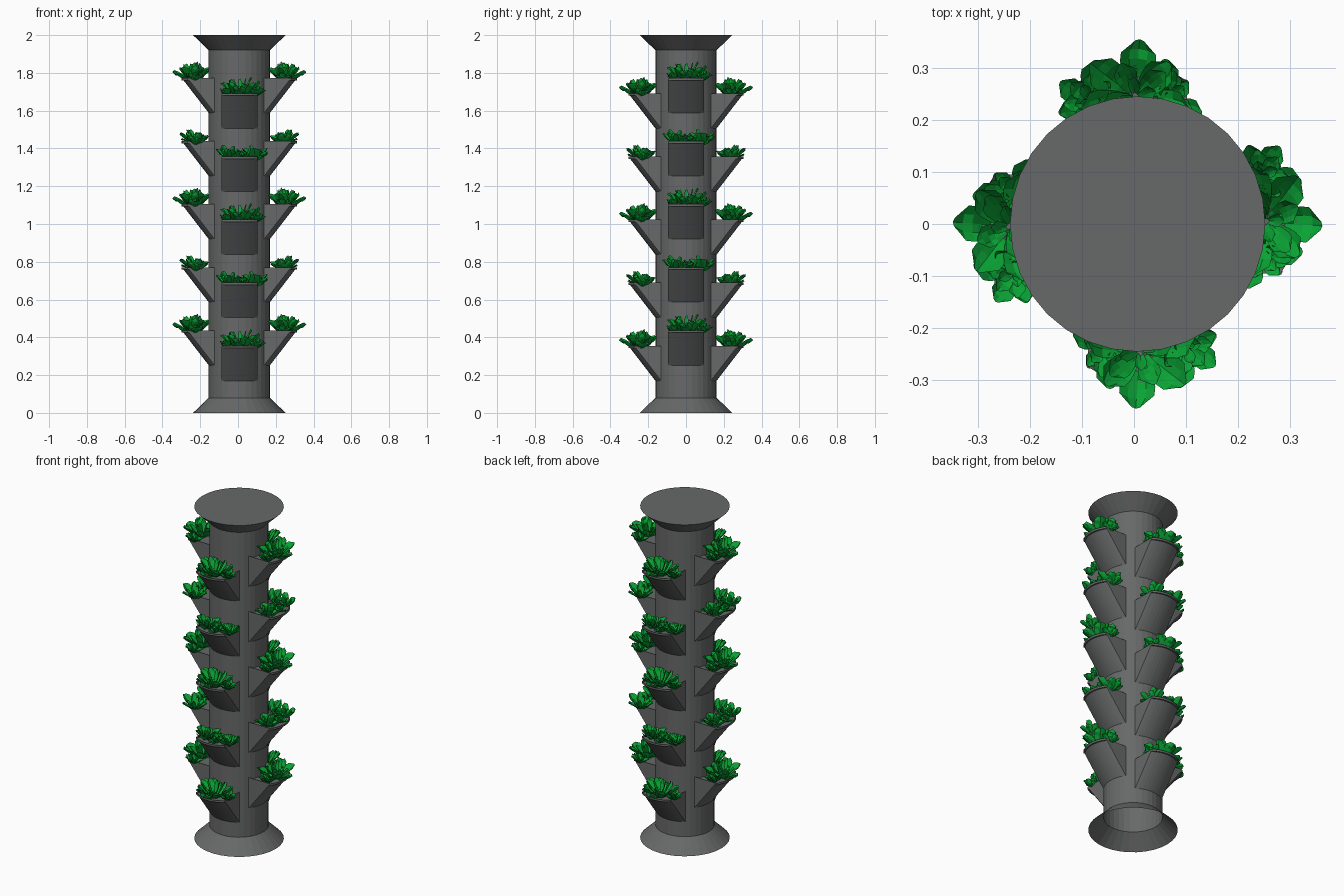
import bpy, bmesh, random
from math import sin, cos, pi, asin, radians, sqrt
from mathutils import Matrix, Vector

if "Cube" in bpy.data.objects:
    bpy.data.objects.remove(bpy.data.objects["Cube"])

random.seed(4)
CX = 0.007            # tower axis
R, R_RIM = 0.162, 0.245
STEP = 0.334


def material(name, rgb):
    m = bpy.data.materials.new(name)
    m.diffuse_color = (*rgb, 1)
    m.use_nodes = True
    m.node_tree.nodes["Principled BSDF"].inputs["Base Color"].default_value = m.diffuse_color
    return m


green = material("leaf_green", (0.003, 0.37, 0.035))
grey = material("dark_grey", (0.135, 0.14, 0.138))


def mesh_from(bm, name, mat):
    me = bpy.data.meshes.new(name)
    bm.to_mesh(me)
    bm.free()
    me.materials.append(mat)
    return me


def place(name, me, matrix=None):
    ob = bpy.data.objects.new(name, me)
    bpy.context.collection.objects.link(ob)
    ob.matrix_world = Matrix.Translation((CX, 0, 0)) @ (matrix or Matrix())
    return ob


def lathe(name, profile, cap_high=False, n=32):
    bm = bmesh.new()
    rings = [[bm.verts.new((r * cos(2 * pi * i / n), r * sin(2 * pi * i / n), z))
              for i in range(n)] for r, z in profile]
    for a, b in zip(rings, rings[1:]):
        for i in range(n):
            j = (i + 1) % n
            bm.faces.new((a[i], a[j], b[j], b[i]))
    if cap_high:
        bm.faces.new(rings[-1])
    return place(name, mesh_from(bm, name, grey))


# Hollow central column, open flared foot, closed flared top
lathe("column", [(R, 0.08), (R, 1.92)])
lathe("base_flare", [(R_RIM, 0), (R, 0.08)])
lathe("top_flare", [(R, 1.92), (R_RIM, 2.0)], True)


# Planting cup: an arc of the column swept outward and up, facing +x
def cup_mesh():
    bm = bmesh.new()
    half, n, dx, h = asin(0.095 / R), 10, 0.143, 0.185
    angs = [-half + 2 * half * i / n for i in range(n + 1)]
    low = [bm.verts.new((R * cos(a), R * sin(a), 0)) for a in angs]
    top = [bm.verts.new((R * cos(a) + dx, R * sin(a), h)) for a in angs]
    back = [bm.verts.new((R * cos(a), R * sin(a), h)) for a in (angs[0], angs[-1])]
    for i in range(n):
        bm.faces.new((low[i], low[i + 1], top[i + 1], top[i]))
    bm.faces.new((low[0], top[0], back[0]))
    bm.faces.new((low[-1], back[1], top[-1]))
    soil = bm.faces.new([back[0]] + top + [back[1]])
    # sunken soil surface inside a thin rim
    bmesh.ops.inset_region(bm, faces=[soil], thickness=0.005)
    for v in soil.verts:
        v.co.z -= 0.012
    bmesh.ops.recalc_face_normals(bm, faces=bm.faces)
    return mesh_from(bm, "cup", grey)


# One round-tipped, cupped leaf growing from a point
def leaf(bm, origin, ang, length, width, rise):
    nu, nv = 7, 5
    rot = Matrix.Rotation(ang, 3, 'Z')
    grid = []
    for i in range(nu):
        u = i / (nu - 1)
        w = width * (0.1 + 1.15 * u ** 0.8 * sqrt(1 - 0.93 * u ** 4))
        row = []
        for j in range(nv):
            v = 2 * j / (nv - 1) - 1
            x = length * u * (1 - 0.10 * v * v)
            z = rise * u ** 1.4 + 0.4 * w * v * v
            z += random.uniform(-1, 1) * 0.06 * length
            row.append(bm.verts.new(rot @ Vector((x, v * w, z)) + Vector(origin)))
        grid.append(row)
    for i in range(nu - 1):
        for j in range(nv - 1):
            bm.faces.new((grid[i][j], grid[i + 1][j],
                          grid[i + 1][j + 1], grid[i][j + 1]))


# Rosette: rings of leaves, shorter and steeper toward the heart
def rosette(bm, origin, size):
    for count, scale, rise, phase in ((7, 1.0, 0.58, 0.0), (5, 0.7, 0.75, 0.45),
                                      (4, 0.4, 0.7, 0.2)):
        for i in range(count):
            ang = phase + 2 * pi * i / count + random.uniform(-0.15, 0.15)
            first = i == 0 and scale == 1.0
            s = size * scale * (1.0 if first else random.uniform(0.72, 1.0))
            leaf(bm, origin, ang, s, s * 0.36,
                 size * rise * random.uniform(0.7, 1.25))


def clump_mesh(name, plants):
    bm = bmesh.new()
    for origin, size in plants:
        rosette(bm, origin, size)
    return mesh_from(bm, name, green)


cup = cup_mesh()
clumps = [
    clump_mesh("lettuce_a", [((0.243, 0.005, 0.165), 0.112),
                             ((0.235, 0.09, 0.172), 0.056),
                             ((0.235, -0.06, 0.168), 0.06)]),
    clump_mesh("lettuce_b", [((0.232, -0.052, 0.165), 0.085),
                             ((0.228, 0.09, 0.165), 0.088),
                             ((0.25, 0.02, 0.17), 0.06)]),
]

# Five levels of four cups; the y-facing pairs sit lower
for level in range(5):
    for k in range(4):
        z = (0.17 if k % 2 else 0.252) + STEP * level
        m = Matrix.Translation((0, 0, z)) @ Matrix.Rotation(radians(90 * k), 4, 'Z')
        place(f"cup_{level}_{k}", cup, m)
        place(f"lettuce_{level}_{k}", clumps[level % 2], m)
